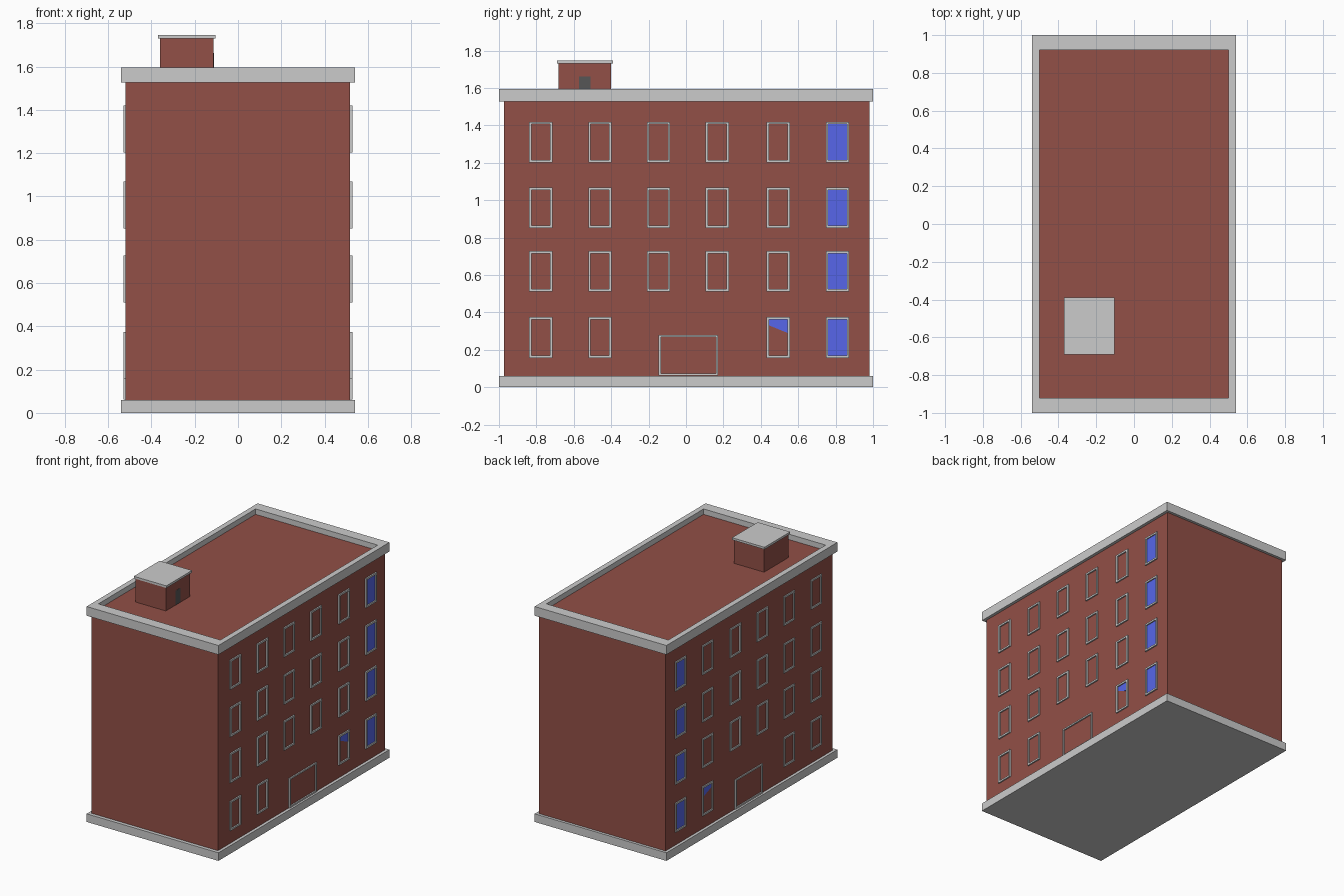
import bpy
import bmesh

if "Cube" in bpy.data.objects:
    bpy.data.objects.remove(bpy.data.objects["Cube"])


def material(name, rgb):
    m = bpy.data.materials.new(name)
    m.diffuse_color = (*rgb, 1)
    m.use_nodes = True
    m.node_tree.nodes["Principled BSDF"].inputs["Base Color"].default_value = m.diffuse_color
    return m


BRICK = material("brick", (0.287, 0.080, 0.063))
BLUE = material("blue_glass", (0.095, 0.134, 0.82))
DARK = material("dark_door", (0.092, 0.092, 0.092))


def add_box(bm, x, y, z):
    """Add a box given (min, max) on each axis."""
    v = [bm.verts.new((a, b, c)) for a in x for b in y for c in z]
    for f in ((0, 1, 3, 2), (4, 6, 7, 5), (0, 4, 5, 1), (2, 3, 7, 6), (0, 2, 6, 4), (1, 5, 7, 3)):
        bm.faces.new([v[i] for i in f])


def finish(name, bm, mat=None, mirror=False):
    bmesh.ops.recalc_face_normals(bm, faces=bm.faces)
    me = bpy.data.meshes.new(name)
    bm.to_mesh(me)
    bm.free()
    ob = bpy.data.objects.new(name, me)
    bpy.context.collection.objects.link(ob)
    if mat:
        me.materials.append(mat)
    if mirror:
        mod = ob.modifiers.new("mirror", 'MIRROR')
        mod.use_mirror_merge = False
    return ob


def box(name, x, y, z, mat=None):
    bm = bmesh.new()
    add_box(bm, x, y, z)
    return finish(name, bm, mat)


def add_ring(bm, outer, inner, depth, place):
    """Rectangular ring: outer and inner (u, v) ranges, extruded over depth."""
    loops = []
    for (u, v), d in ((outer, depth[0]), (outer, depth[1]), (inner, depth[1]), (inner, depth[0])):
        corners = ((u[0], v[0]), (u[1], v[0]), (u[1], v[1]), (u[0], v[1]))
        loops.append([bm.verts.new(place(p, q, d)) for p, q in corners])
    for i in range(4):
        a, b = loops[i], loops[(i + 1) % 4]
        for j in range(4):
            k = (j + 1) % 4
            bm.faces.new((a[j], a[k], b[k], b[j]))


def frame(bm, y, z, t):
    """Frame around an opening on the +x wall."""
    add_ring(bm, (y, z), ((y[0] + t, y[1] - t), (z[0] + t, z[1] - t)),
             (0.51, 0.528), lambda p, q, d: (d, p, q))


# Base slab and brick body, whose top is the flat roof
box("base_slab", (-0.54, 0.54), (-1, 1), (0, 0.06))
box("brick_body", (-0.519, 0.518), (-0.974, 0.98), (0.06, 1.555), BRICK)

# Roof parapet
parapet = bmesh.new()
add_ring(parapet, ((-0.54, 0.54), (-1, 1)), ((-0.50, 0.50), (-0.92, 0.92)),
         (1.527, 1.595), lambda p, q, d: (p, q, d))
finish("roof_parapet", parapet)

# Window frames and entrance frame on both long sides
columns = (-0.777, -0.46, -0.147, 0.168, 0.494, 0.81)
floors = (0.157, 0.511, 0.851, 1.202)
W, H, T = 0.0625, 0.217, 0.013
frames = bmesh.new()
for row, z in enumerate(floors):
    for col, y in enumerate(columns):
        if row == 0 and col in (2, 3):
            continue
        frame(frames, (y - W, y + W), (z, z + H), T)
finish("window_frames", frames, mirror=True)

entrance = bmesh.new()
frame(entrance, (-0.146, 0.171), (0.062, 0.28), 0.011)
finish("entrance_frame", entrance, mirror=True)

# Blue glass: whole panes in the end column, a slanted part pane beside it
glass = bmesh.new()


def pane(y, bottom_left, bottom_right, top):
    """Thin pane on the +x wall with a possibly slanted bottom edge."""
    y0, y1 = y - W + T, y + W - T
    pts = ((y0, bottom_left), (y1, bottom_right), (y1, top), (y0, top))
    back = [glass.verts.new((0.515, p, q)) for p, q in pts]
    front = [glass.verts.new((0.5195, p, q)) for p, q in pts]
    glass.faces.new(front)
    glass.faces.new(back[::-1])
    for i in range(4):
        j = (i + 1) % 4
        glass.faces.new((back[i], back[j], front[j], front[i]))


for z in floors:
    pane(columns[5], z + T, z + T, z + H - T)
pane(columns[4], 0.33, 0.29, floors[0] + H - T)
finish("window_glass", glass, BLUE, mirror=True)

# Rooftop hut with cap and door
box("roof_hut", (-0.36, -0.113), (-0.683, -0.40), (1.555, 1.73), BRICK)
box("hut_cap", (-0.37, -0.104), (-0.69, -0.39), (1.73, 1.746))
box("hut_door", (-0.13, -0.112), (-0.572, -0.51), (1.555, 1.662), DARK)
